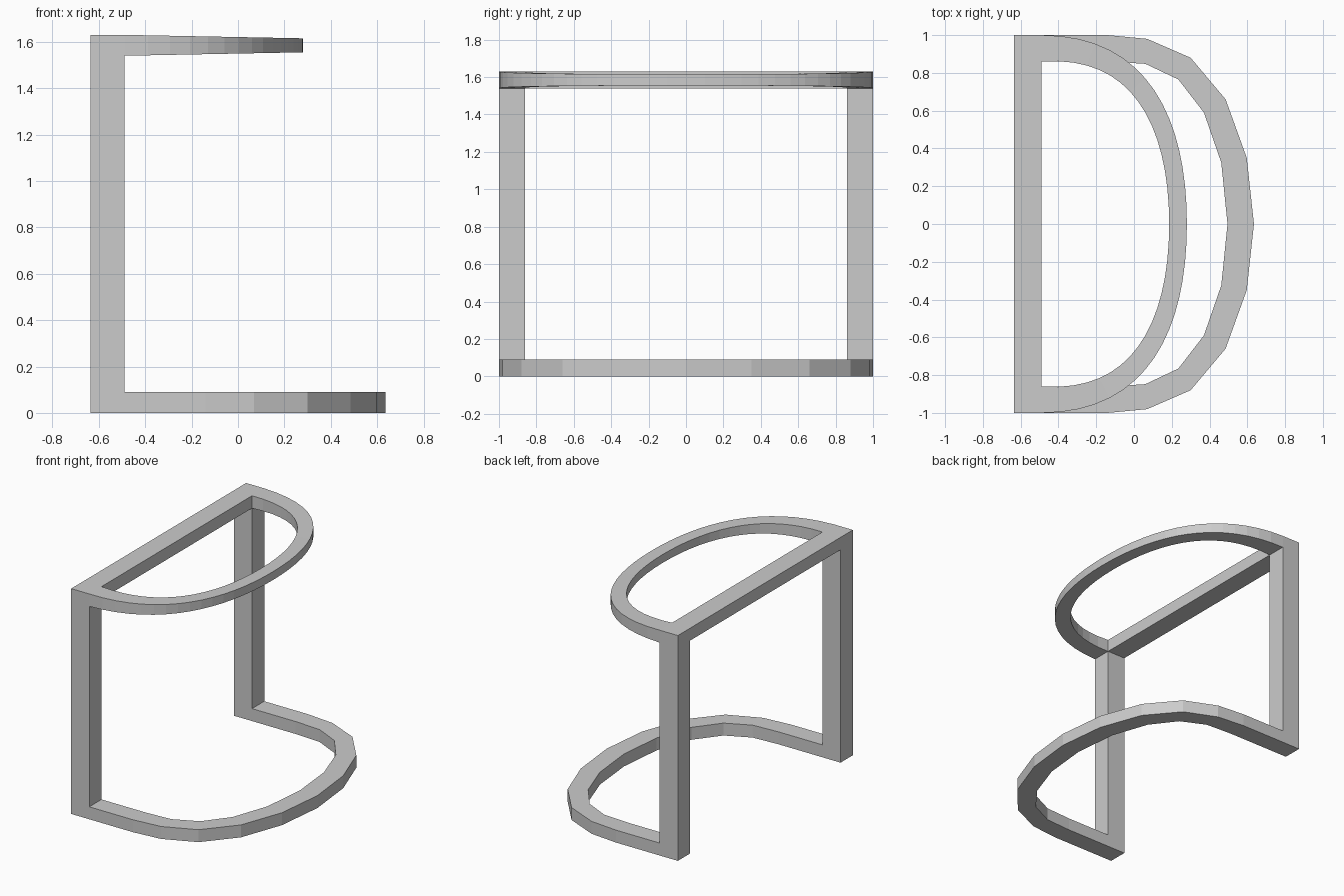
import bpy, bmesh
from mathutils import Vector

if "Cube" in bpy.data.objects:
    bpy.data.objects.remove(bpy.data.objects["Cube"])

BACK, INNER = -0.635, -0.49      # back and front x of the posts
W, T, H = 0.14, 0.09, 1.63       # tube width, tube thickness, total height


def finish(name, bm):
    bmesh.ops.recalc_face_normals(bm, faces=bm.faces)
    me = bpy.data.meshes.new(name)
    bm.to_mesh(me)
    bm.free()
    ob = bpy.data.objects.new(name, me)
    bpy.context.collection.objects.link(ob)
    return ob


def box(name, lo, hi):
    bm = bmesh.new()
    bmesh.ops.create_cube(bm, size=1)
    for v in bm.verts:
        v.co = [a + (c + 0.5) * (b - a) for a, b, c in zip(lo, hi, v.co)]
    return finish(name, bm)


def mirrored(half):
    """Extend a half path ending on y = 0 to the other side."""
    return half + [(x, -y, *r) for x, y, *r in reversed(half[:-1])]


def band(name, outer, inner, zc):
    """Rectangular section swept along paths of (x, y, half thickness)."""
    bm = bmesh.new()
    rings = []
    for o, i in zip(mirrored(outer), mirrored(inner)):
        corners = [(o, -1), (o, 1), (i, 1), (i, -1)]
        rings.append([bm.verts.new((p[0], p[1], zc + s * p[2])) for p, s in corners])
    for a, b in zip(rings, rings[1:]):
        for k in range(4):
            n = (k + 1) % 4
            bm.faces.new((a[k], a[n], b[n], b[k]))
    bm.faces.new(rings[0])
    bm.faces.new(rings[-1])
    return finish(name, bm)


# Upright posts
for side, y0, y1 in (("left", -1, -1 + W), ("right", 1 - W, 1)):
    box(side + "_post", (BACK, y0, 0), (INNER, y1, H))

# Straight rail between the post tops
box("top_back_rail", (BACK, -1 + W, H - T), (INNER, 1 - W, H))

# Faceted floor loop, open at the back
h = T / 2
outer = [(INNER, 1), (-0.14, 1), (0.07, 0.98), (0.30, 0.88), (0.485, 0.66), (0.597, 0.35), (0.635, 0)]
inner = [(INNER, 0.86), (-0.14, 0.86), (0.06, 0.848), (0.235, 0.765), (0.37, 0.59), (0.462, 0.325), (0.495, 0)]
band("floor_loop", [(*p, h) for p in outer], [(*p, h) for p in inner], h)

# Tapering curved seat loop
P = [Vector(p) for p in ((INNER, 1), (0.08, 1), (0.28, 0.55), (0.28, 0))]
outer, inner = [], []
N = 16
for j in range(N + 1):
    t = j / N
    u = 1 - t
    p = u**3 * P[0] + 3*u*u*t * P[1] + 3*u*t*t * P[2] + t**3 * P[3]
    d = (u*u * (P[1] - P[0]) + 2*u*t * (P[2] - P[1]) + t*t * (P[3] - P[2])).normalized()
    f = 1 - 0.33 * (p.x - INNER) / (0.28 - INNER)
    q = p + Vector((d.y, -d.x)) * W * f
    outer.append((p.x, p.y, h * f))
    inner.append((q.x, q.y, h * f))
outer[-1] = (0.28, 0, outer[-1][2])
inner[-1] = (inner[-1][0], 0, inner[-1][2])
band("seat_loop", outer, inner, H - h)
